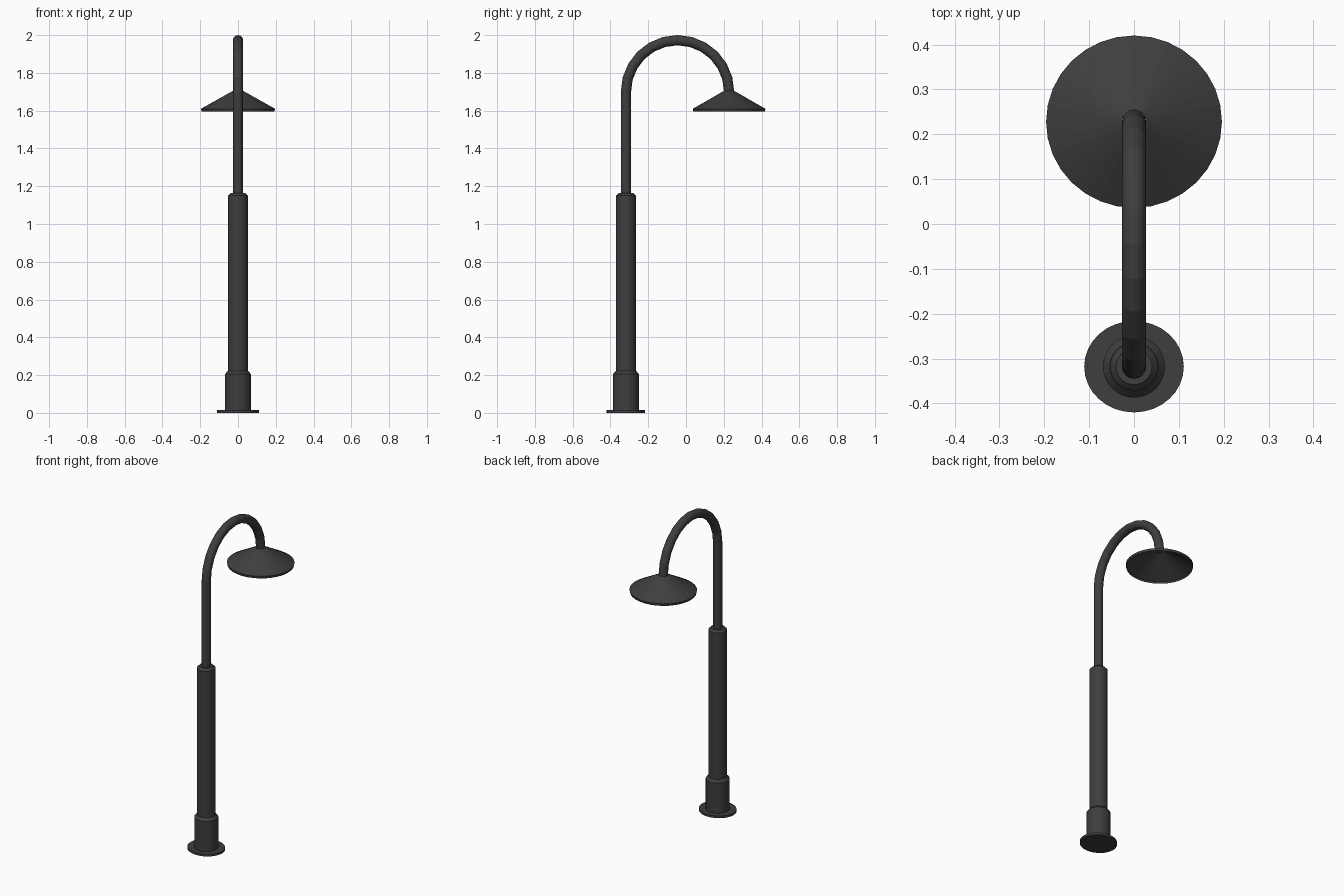
import bpy, bmesh
from math import sin, cos, pi

if "Cube" in bpy.data.objects:
    bpy.data.objects.remove(bpy.data.objects["Cube"])

POLE_Y, LAMP_Y = -0.318, 0.228
SIDES = 32

dark = bpy.data.materials.new("dark_metal")
dark.diffuse_color = (0.05, 0.048, 0.048, 1)
dark.use_nodes = True
dark.node_tree.nodes["Principled BSDF"].inputs["Base Color"].default_value = dark.diffuse_color


def lathe(name, y, profile, squash=1.0, bottom=True, top=True):
    """Revolve (radius, z) points about a vertical axis at (0, y)."""
    bm = bmesh.new()
    rings = [[bm.verts.new((r * cos(2 * pi * i / SIDES),
                            r * squash * sin(2 * pi * i / SIDES), z))
              for i in range(SIDES)] for r, z in profile]
    for a, b in zip(rings, rings[1:]):
        for i in range(SIDES):
            j = (i + 1) % SIDES
            bm.faces.new((a[i], a[j], b[j], b[i]))
    if bottom:
        bm.faces.new(rings[0][::-1])
    if top:
        bm.faces.new(rings[-1])
    me = bpy.data.meshes.new(name)
    bm.to_mesh(me)
    bm.free()
    me.materials.append(dark)
    ob = bpy.data.objects.new(name, me)
    ob.location.y = y
    bpy.context.collection.objects.link(ob)
    return ob


# Pole: foot plate, lower sleeve and main post
lathe("foot_plate", POLE_Y, [(0.111, 0), (0.111, 0.014)], squash=0.918)
lathe("lower_sleeve", POLE_Y,
      [(0.069, 0.014), (0.069, 0.205), (0.054, 0.222)])
lathe("main_post", POLE_Y,
      [(0.053, 0.2), (0.053, 1.15), (0.04, 1.163)])

# Open conical lamp shade with a short rim
lathe("lamp_shade", LAMP_Y,
      [(0.193, 1.595), (0.196, 1.61), (0.027, 1.705)],
      squash=0.98, bottom=False, top=False)

# Curved upper pipe: straight riser, then a half circle over to the shade
R = (LAMP_Y - POLE_Y) / 2
mid, z0, steps = (LAMP_Y + POLE_Y) / 2, 1.70, 12
path = [(0, POLE_Y, 1.15)]
path += [(0, mid - R * cos(pi * i / steps), z0 + R * sin(pi * i / steps))
         for i in range(steps + 1)]
cu = bpy.data.curves.new("curved_pipe", 'CURVE')
cu.dimensions = '3D'
cu.bevel_depth = 0.027
cu.bevel_resolution = 6
cu.use_fill_caps = True
sp = cu.splines.new('POLY')
sp.points.add(len(path) - 1)
for p, co in zip(sp.points, path):
    p.co = (*co, 1)
sp.use_smooth = False
cu.materials.append(dark)
pipe = bpy.data.objects.new("curved_pipe", cu)
bpy.context.collection.objects.link(pipe)
